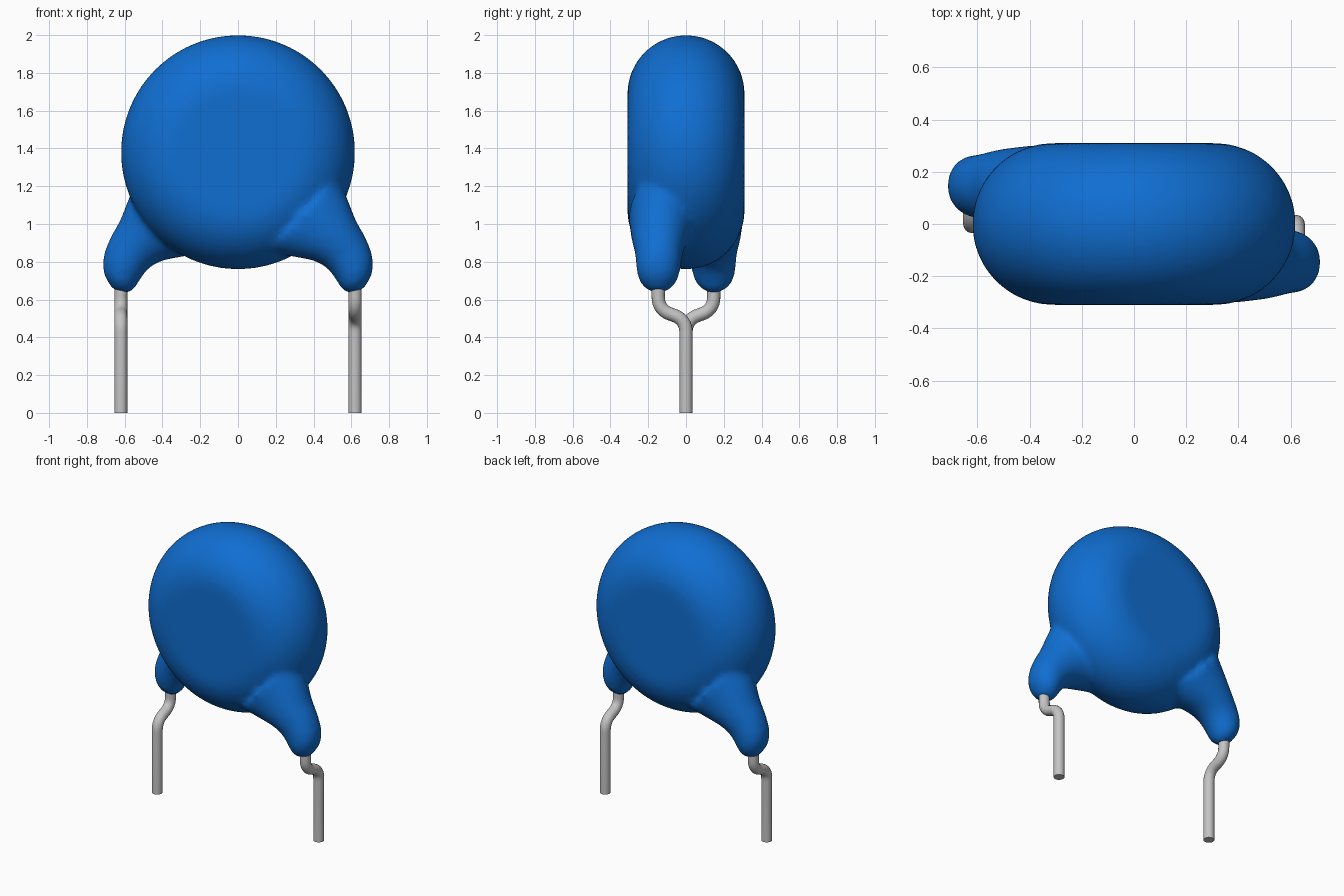
import bpy, bmesh, math
from mathutils import Vector

cube = bpy.data.objects.get("Cube")
if cube:
    bpy.data.objects.remove(cube, do_unlink=True)


def material(name, rgb, rough):
    m = bpy.data.materials.new(name)
    m.use_nodes = True
    m.diffuse_color = (*rgb, 1)
    bsdf = m.node_tree.nodes["Principled BSDF"]
    bsdf.inputs["Base Color"].default_value = (*rgb, 1)
    bsdf.inputs["Roughness"].default_value = rough
    return m


BLUE = material("blue coating", (0.005, 0.156, 0.64), 0.4)
GREY = material("tinned wire", (0.55, 0.55, 0.55), 0.4)


def loft(bm, rings):
    """Skin a list of closed rings and cap both ends."""
    rows = [[bm.verts.new(p) for p in ring] for ring in rings]
    n = len(rows[0])
    for a, b in zip(rows, rows[1:]):
        for i in range(n):
            j = (i + 1) % n
            bm.faces.new((a[i], a[j], b[j], b[i]))
    bm.faces.new(rows[0][::-1])
    bm.faces.new(rows[-1])


def catmull(pts, steps):
    """Smooth interpolation through a list of number tuples."""
    p = [pts[0]] + pts + [pts[-1]]
    out = []
    for k in range(1, len(p) - 2):
        for s in range(steps):
            t = s / steps
            out.append([0.5 * (2 * b + (c - a) * t + (2 * a - 5 * b + 4 * c - d) * t * t
                               + (3 * b - a - 3 * c + d) * t ** 3)
                        for a, b, c, d in zip(*p[k - 1:k + 3])])
    return out + [list(pts[-1])]


# Coated body: a thick disc with a fully rounded rim, axis along y
CENTRE_Z, FLAT, ROUND = 1.38, 0.31, 0.31
bm = bmesh.new()
disc = []
for k in range(25):
    a = -math.pi / 2 + math.pi * k / 24
    r, y = FLAT + ROUND * math.cos(a), ROUND * math.sin(a)
    disc.append([(r * math.cos(2 * math.pi * i / 96), y,
                  CENTRE_Z + r * math.sin(2 * math.pi * i / 96)) for i in range(96)])
loft(bm, disc)

# Coated lobes: outer x, z, inner x, z, centre y, half depth
stations = [
    (0.53, 1.25, 0.16, 0.85, -0.12, 0.185),
    (0.585, 1.12, 0.30, 0.825, -0.13, 0.165),
    (0.625, 1.02, 0.40, 0.805, -0.14, 0.145),
    (0.672, 0.935, 0.465, 0.77, -0.143, 0.128),
    (0.707, 0.85, 0.505, 0.725, -0.145, 0.12),
    (0.716, 0.78, 0.53, 0.685, -0.147, 0.11),
    (0.702, 0.715, 0.55, 0.655, -0.147, 0.09),
    (0.66, 0.65, 0.58, 0.635, -0.147, 0.045),
]
for side in (1, -1):
    rings = []
    for ox, oz, ix, iz, yc, yh in catmull(stations, 5):
        mid = Vector(((ox + ix) / 2, yc, (oz + iz) / 2))
        u = Vector(((ox - ix) / 2, 0, (oz - iz) / 2))
        ring = []
        for i in range(32):
            a = 2 * math.pi * i / 32
            p = mid + u * math.cos(a) + Vector((0, yh * math.sin(a), 0))
            ring.append((side * p.x, side * p.y, p.z))
        rings.append(ring)
    loft(bm, rings)

bmesh.ops.recalc_face_normals(bm, faces=bm.faces)
mesh = bpy.data.meshes.new("coated_body")
bm.to_mesh(mesh)
bm.free()
body = bpy.data.objects.new("coated_body", mesh)
bpy.context.collection.objects.link(body)
mesh.materials.append(BLUE)

# Fuse disc and lobes into one softly blended skin
remesh = body.modifiers.new("fuse", 'REMESH')
remesh.mode = 'VOXEL'
remesh.voxel_size = 0.016
remesh.use_smooth_shade = True
soften = body.modifiers.new("soften", 'SMOOTH')
soften.factor = 0.5
soften.iterations = 14


# Wire leads: kinked path with rounded corners, swept as a round tube
def lead(name, side):
    corners = [Vector(p) for p in ((0.62, -0.147, 0.72), (0.62, -0.147, 0.545),
                                   (0.62, 0, 0.495), (0.62, 0, 0))]
    path = [corners[0]]
    for a, b, c in zip(corners, corners[1:], corners[2:]):
        start = b + (a - b).normalized() * 0.07
        end = b + (c - b).normalized() * 0.07
        for k in range(9):
            t = k / 8
            path.append(start * (1 - t) ** 2 + b * 2 * t * (1 - t) + end * t * t)
    path.append(corners[-1])
    curve = bpy.data.curves.new(name, 'CURVE')
    curve.dimensions = '3D'
    curve.bevel_depth = 0.035
    curve.bevel_resolution = 6
    curve.use_fill_caps = True
    spline = curve.splines.new('POLY')
    spline.points.add(len(path) - 1)
    for point, p in zip(spline.points, path):
        point.co = (side * p.x, side * p.y, p.z, 1)
    curve.materials.append(GREY)
    obj = bpy.data.objects.new(name, curve)
    bpy.context.collection.objects.link(obj)
    bpy.ops.object.select_all(action='DESELECT')
    obj.select_set(True)
    bpy.context.view_layer.objects.active = obj
    bpy.ops.object.convert(target='MESH')
    bpy.ops.object.shade_smooth_by_angle(angle=math.radians(40))


lead("left_lead", 1)
lead("right_lead", -1)
